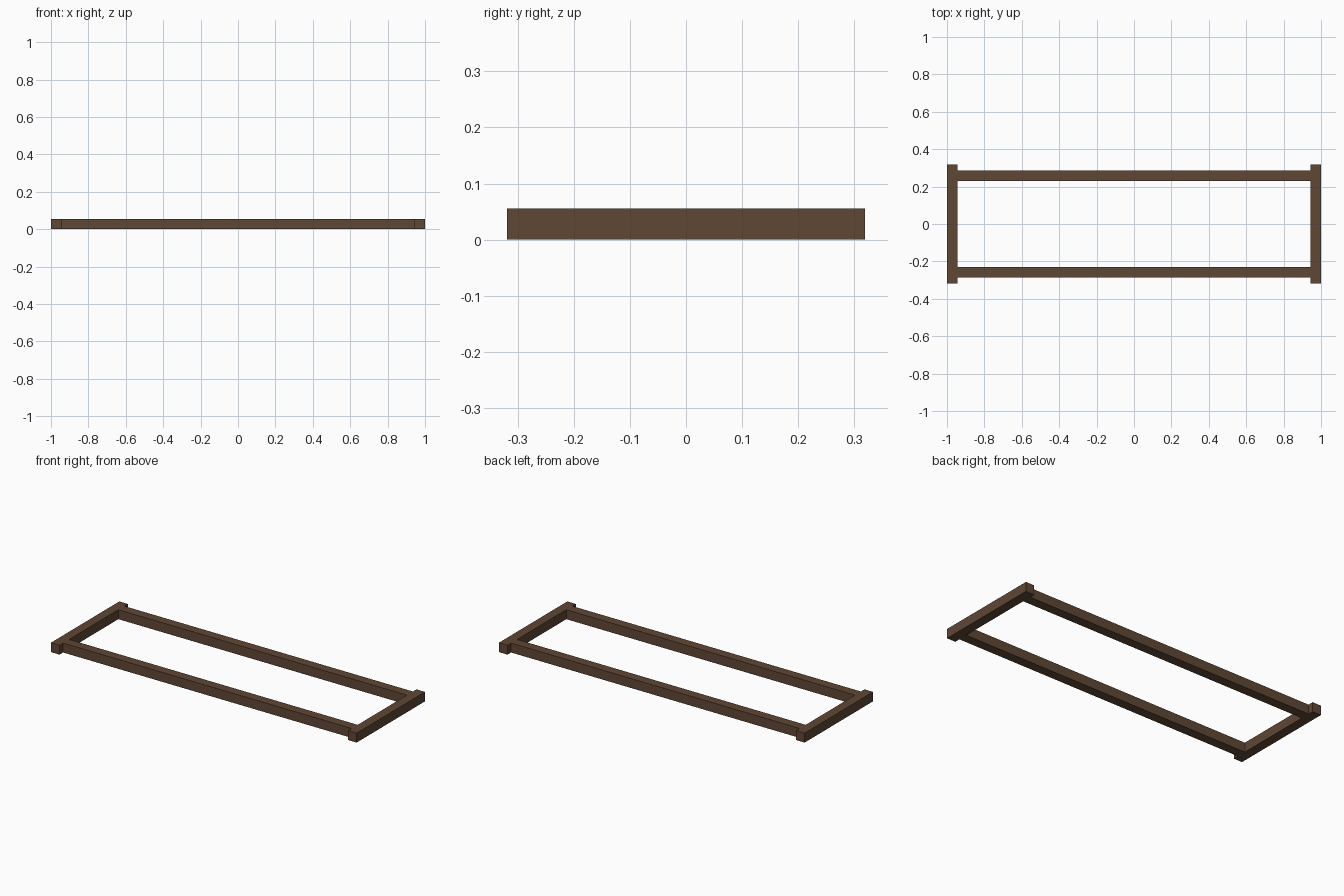
import bpy
import bmesh

if "Cube" in bpy.data.objects:
    bpy.data.objects.remove(bpy.data.objects["Cube"])

T = 0.056        # timber thickness
HALF_X = 1.0     # half overall length
HALF_Y = 0.319   # half length of end bars
RAIL_Y = 0.258   # rail centre line

wood = bpy.data.materials.new("dark brown wood")
wood.diffuse_color = (0.115, 0.063, 0.036, 1)
wood.use_nodes = True
wood.node_tree.nodes["Principled BSDF"].inputs["Base Color"].default_value = wood.diffuse_color


def beam(name, centre, size):
    bm = bmesh.new()
    bmesh.ops.create_cube(bm, size=1)
    bmesh.ops.scale(bm, vec=size, verts=bm.verts)
    mesh = bpy.data.meshes.new(name)
    bm.to_mesh(mesh)
    bm.free()
    mesh.materials.append(wood)
    ob = bpy.data.objects.new(name, mesh)
    ob.location = centre
    bpy.context.collection.objects.link(ob)


# End bars across the width
for side, s in (("left", -1), ("right", 1)):
    beam(side + "_end_bar", (s * (HALF_X - T / 2), 0, T / 2), (T, 2 * HALF_Y, T))

# Long rails butted between the end bars
for side, s in (("front", -1), ("back", 1)):
    beam(side + "_rail", (0, s * RAIL_Y, T / 2), (2 * (HALF_X - T), T, T))
